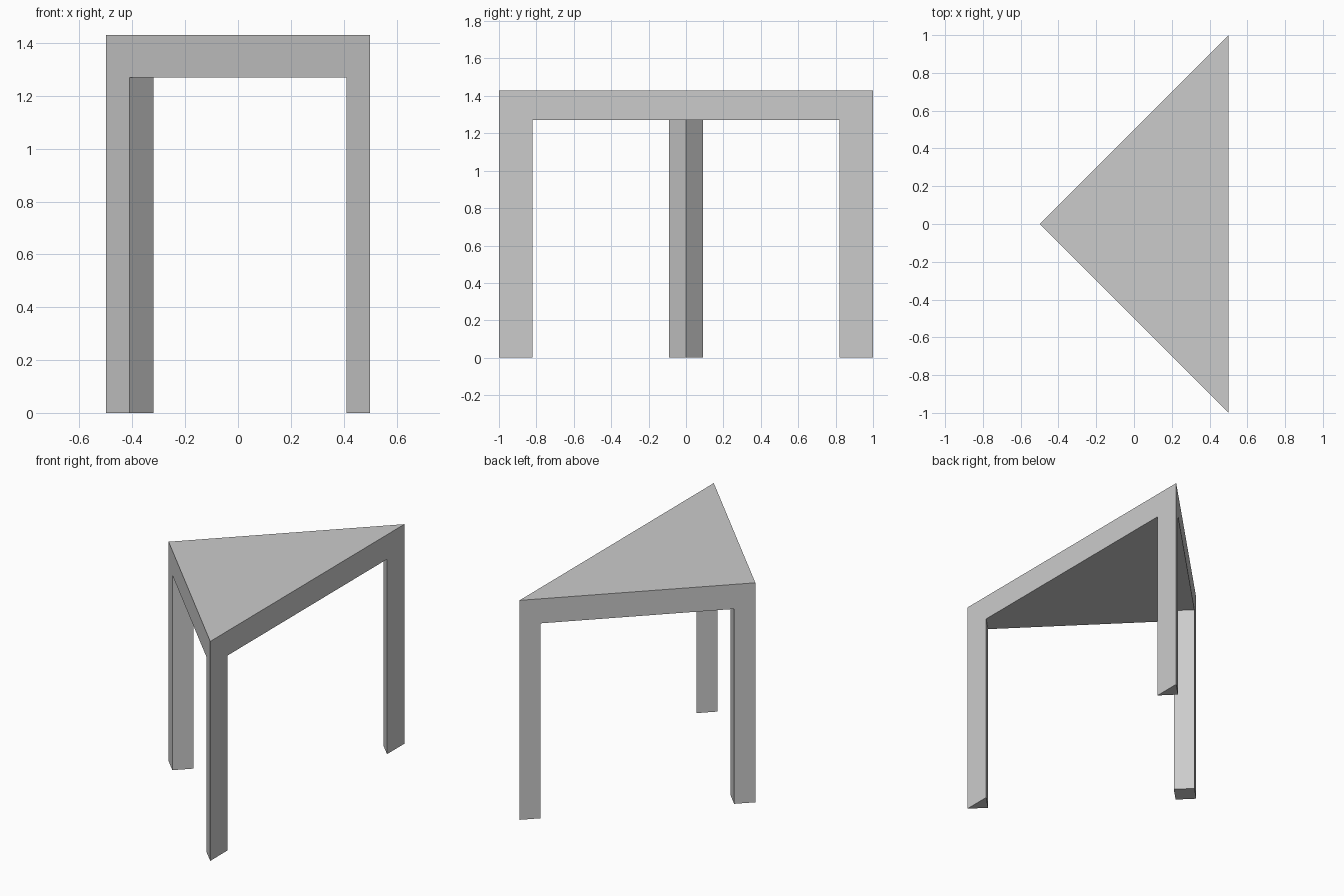
import bpy
import bmesh

if "Cube" in bpy.data.objects:
    bpy.data.objects.remove(bpy.data.objects["Cube"])

TOP, UNDER = 1.43, 1.27   # slab top and underside heights
W = 0.09                  # half width of a leg across its corner


def prism(name, outline, z0, z1):
    """Extrude a flat outline straight up from z0 to z1."""
    bm = bmesh.new()
    face = bm.faces.new([bm.verts.new((x, y, z0)) for x, y in outline])
    ext = bmesh.ops.extrude_face_region(bm, geom=[face], use_keep_orig=True)
    verts = [g for g in ext["geom"] if isinstance(g, bmesh.types.BMVert)]
    bmesh.ops.translate(bm, verts=verts, vec=(0, 0, z1 - z0))
    bmesh.ops.recalc_face_normals(bm, faces=bm.faces)
    mesh = bpy.data.meshes.new(name)
    bm.to_mesh(mesh)
    bm.free()
    obj = bpy.data.objects.new(name, mesh)
    bpy.context.collection.objects.link(obj)
    return obj


# Solid triangular table top
prism("table_top", [(-0.5, 0), (0.5, -1), (0.5, 1)], UNDER, TOP)

# Diamond leg under the right-angled corner
prism("left_leg", [(-0.5, 0), (-0.5 + W, -W), (-0.5 + 2 * W, 0), (-0.5 + W, W)], 0, UNDER)

# Triangular legs under the two sharp corners
for name, s in (("front_leg", -1), ("back_leg", 1)):
    prism(name, [(0.5, s), (0.5, s * (1 - 2 * W)), (0.5 - W, s * (1 - W))], 0, UNDER)
